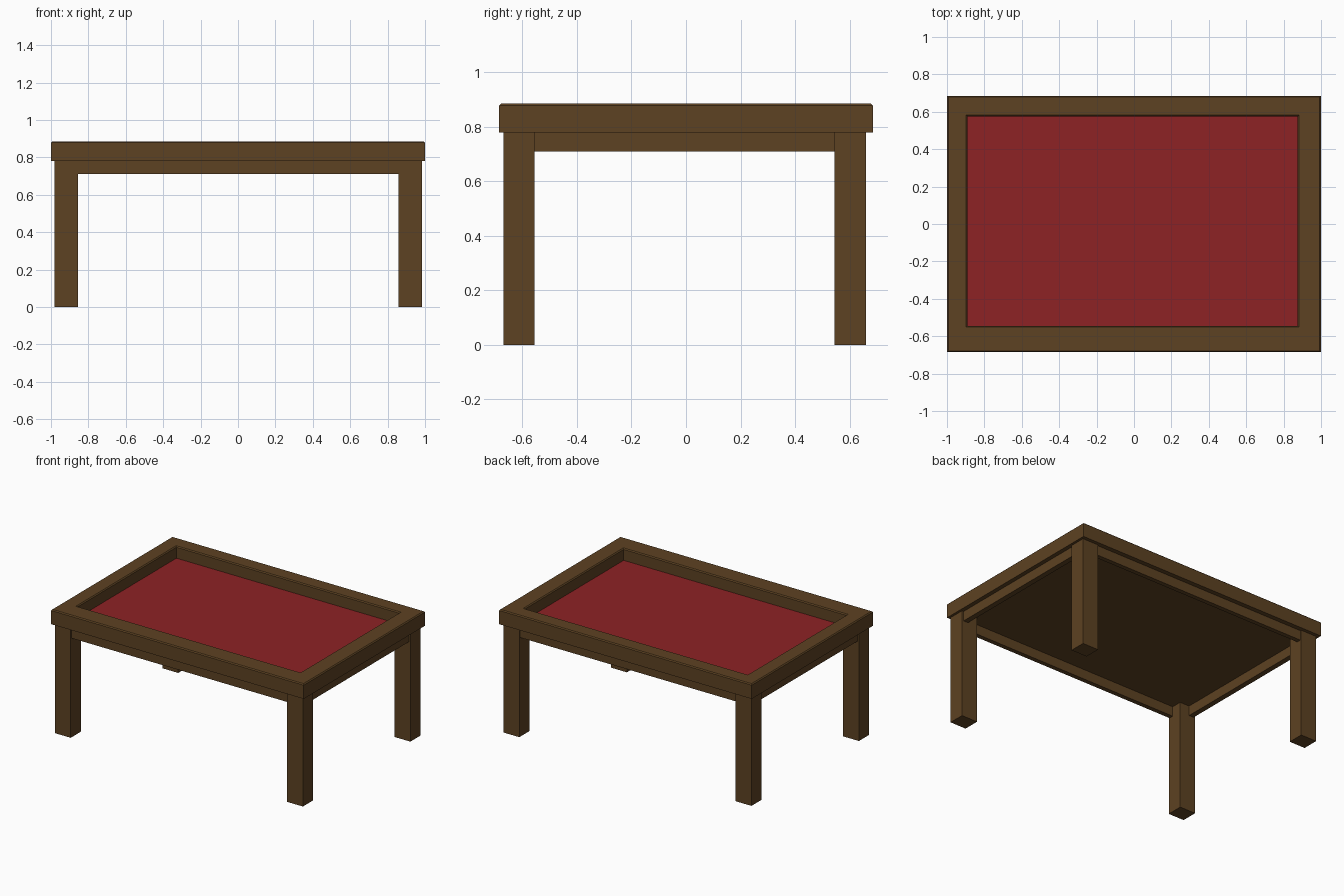
import bpy, bmesh

if "Cube" in bpy.data.objects:
    bpy.data.objects.remove(bpy.data.objects["Cube"])


def material(name, rgb):
    m = bpy.data.materials.new(name)
    m.diffuse_color = (*rgb, 1)
    m.use_nodes = True
    m.node_tree.nodes["Principled BSDF"].inputs["Base Color"].default_value = m.diffuse_color
    return m


WOOD = material("brown wood", (0.110, 0.054, 0.016))
FELT = material("red felt", (0.270, 0.016, 0.018))


def finish(name, bm, mat):
    bmesh.ops.recalc_face_normals(bm, faces=bm.faces)
    me = bpy.data.meshes.new(name)
    bm.to_mesh(me)
    bm.free()
    me.materials.append(mat)
    ob = bpy.data.objects.new(name, me)
    bpy.context.collection.objects.link(ob)
    return ob


def box(name, x, y, z, mat):
    """Box from (min, max) pairs."""
    bm = bmesh.new()
    for v in bmesh.ops.create_cube(bm, size=1)["verts"]:
        v.co = [r[0] if c < 0 else r[1] for c, r in zip(v.co, (x, y, z))]
    return finish(name, bm, mat)


# table rim: rectangular rings joined into a closed frame with small chamfers
OUTER = (-1.0, 1.0, -0.685, 0.685)
INNER = (-0.89, 0.875, -0.545, 0.575)
C = 0.007
profile = [(OUTER, 0, 0.78), (OUTER, 0, 0.885 - C), (OUTER, -C, 0.885),
           (INNER, C, 0.885), (INNER, 0, 0.885 - C), (INNER, 0, 0.78)]
bm = bmesh.new()
rings = []
for (x0, x1, y0, y1), d, z in profile:
    corners = ((x0 - d, y0 - d), (x1 + d, y0 - d), (x1 + d, y1 + d), (x0 - d, y1 + d))
    rings.append([bm.verts.new((x, y, z)) for x, y in corners])
for a, b in zip(rings, rings[1:] + rings[:1]):
    for i in range(4):
        j = (i + 1) % 4
        bm.faces.new((a[i], a[j], b[j], b[i]))
finish("table_rim", bm, WOOD)

# sunken board with felt surface
box("board", INNER[:2], INNER[2:], (0.78, 0.795), WOOD)
box("felt_surface", INNER[:2], INNER[2:], (0.795, 0.80), FELT)

# legs
LEG_X = {"left": (-0.98, -0.855), "right": (0.857, 0.983)}
LEG_Y = {"front": (-0.67, -0.555), "back": (0.545, 0.66)}
for sx, x in LEG_X.items():
    for sy, y in LEG_Y.items():
        box(f"{sy}_{sx}_leg", x, y, (0, 0.78), WOOD)

# aprons between the legs
AZ = (0.71, 0.78)
box("front_apron", (-0.855, 0.857), (-0.662, -0.63), AZ, WOOD)
box("back_apron", (-0.855, 0.857), (0.62, 0.652), AZ, WOOD)
box("left_apron", (-0.968, -0.93), (-0.555, 0.545), AZ, WOOD)
box("right_apron", (0.932, 0.97), (-0.555, 0.545), AZ, WOOD)
